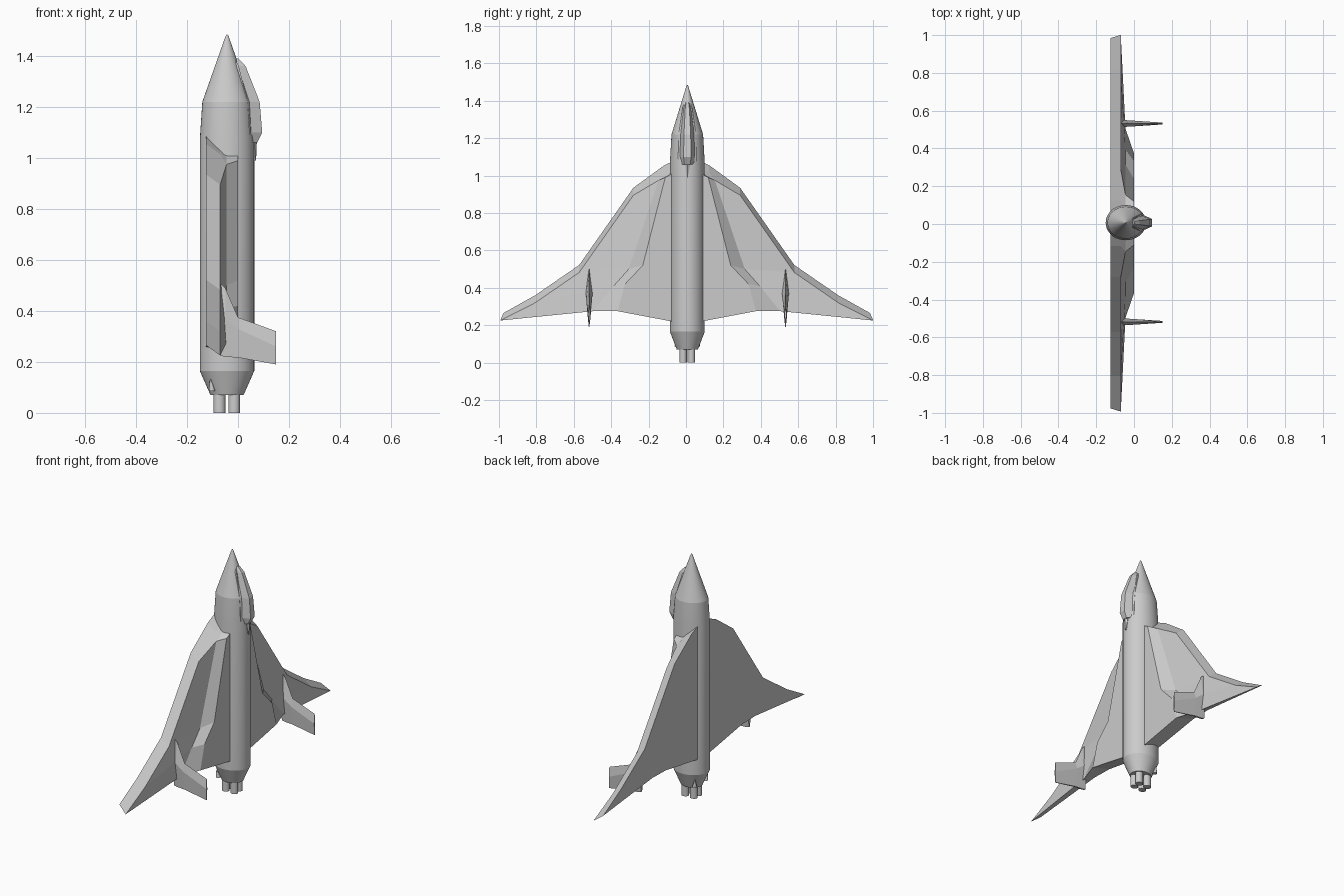
import bpy, bmesh
from math import sin, cos, pi, radians

if "Cube" in bpy.data.objects:
    bpy.data.objects.remove(bpy.data.objects["Cube"])

CX, CY = -0.043, 0.007   # fuselage axis


def make(name, pts, faces, mirror=False, smooth=None, loc=(0, 0, 0)):
    """Mesh object from points and faces, optionally mirrored across its own y = 0."""
    bm = bmesh.new()
    for s in ((1, -1) if mirror else (1,)):
        vs = [bm.verts.new((x, y * s, z)) for x, y, z in pts]
        for f in faces:
            bm.faces.new([vs[i] for i in f])
    bmesh.ops.remove_doubles(bm, verts=bm.verts, dist=1e-5)
    bmesh.ops.recalc_face_normals(bm, faces=bm.faces)
    me = bpy.data.meshes.new(name)
    bm.to_mesh(me)
    bm.free()
    ob = bpy.data.objects.new(name, me)
    ob.location = loc
    bpy.context.collection.objects.link(ob)
    if smooth:
        bpy.ops.object.select_all(action='DESELECT')
        ob.select_set(True)
        bpy.context.view_layer.objects.active = ob
        bpy.ops.object.shade_smooth_by_angle(angle=radians(smooth))
    return ob


def loft(name, rings, **kw):
    """Skin a list of equal-sized closed rings and cap both ends."""
    n, m = len(rings[0]), len(rings)
    faces = [[k * n + i, k * n + (i + 1) % n, (k + 1) * n + (i + 1) % n, (k + 1) * n + i]
             for k in range(m - 1) for i in range(n)]
    faces += [list(range(n)), list(range((m - 1) * n, m * n))]
    return make(name, [p for r in rings for p in r], faces, **kw)


def ring(rx, ry, z, n, x=0, y=0):
    return [(x + rx * cos(2 * pi * i / n), y + ry * sin(2 * pi * i / n), z) for i in range(n)]


# Fuselage: tail cone, tube, shoulder and nose
profile = [(0.065, 0.07), (0.107, 0.165), (0.107, 1.07), (0.097, 1.22), (0.006, 1.478), (0.002, 1.484)]
loft("fuselage", [ring(r, r * 0.87, z, 40) for r, z in profile], smooth=12, loc=(CX, CY, 0))

# Four engine nozzles
for i, (sx, sy) in enumerate([(1, 1), (1, -1), (-1, 1), (-1, -1)]):
    loft(f"nozzle_{i + 1}", [ring(0.023, 0.02, z, 16) for z in (0, 0.08)],
         smooth=30, loc=(CX - 0.001 + sx * 0.029, CY + sy * 0.022, 0))

# Delta wing: flat belly, slanted leading edge, raised root
belly = [(0, 1.11), (0.12, 1.055), (0.285, 0.935), (0.575, 0.522), (0.81, 0.36), (0.98, 0.265),
         (0.5, 0.315), (0.37, 0.312), (0, 0.25)]
pts = [(-0.125, y, z) for y, z in belly]
pts += [(-0.07, y, z - 0.04) for y, z in belly[:5]]
pts += [(-0.07, 0.997, 0.225), (-0.045, 0.5, 0.275), (0, 0.37, 0.275), (0, 0, 0.205)]
pts += [(-0.045, y, z) for y, z in [(0, 1.06), (0.15, 0.975), (0.31, 0.5), (0.39, 0.41)]]
pts += [(0, y, z) for y, z in [(0, 1.05), (0.115, 0.99), (0.235, 0.52), (0.33, 0.42)]]
faces = [list(range(9))] + [[i, i + 1, i + 10, i + 9] for i in range(8)]
faces += [[9, 10, 19, 18], [10, 11, 19], [11, 12, 20, 19], [12, 13, 21, 20], [13, 14, 15, 21]]
faces += [[18, 19, 23, 22], [19, 20, 24, 23], [20, 21, 25, 24], [21, 15, 16, 25]]
faces += [[22, 23, 24, 25, 16, 17]]
make("wing", pts, faces, mirror=True, loc=(0, 0.004, 0))

# Twin fins on the wings: diamond section (x, leading z, thickest z, trailing z, half thickness)
fin = [(-0.07, 0.51, 0.375, 0.225, 0.018), (-0.05, 0.49, 0.37, 0.22, 0.018),
       (0, 0.375, 0.33, 0.217, 0.015), (0.15, 0.32, 0.26, 0.19, 0.005)]
rings = [[(x, 0.525, a), (x, 0.525 + t, b), (x, 0.525 + t * 0.3, c),
          (x, 0.525 - t * 0.3, c), (x, 0.525 - t, b)] for x, a, b, c, t in fin]
loft("wing_fins", rings, mirror=True, loc=(0, CY, 0))


# Canopy with its frame: sections (z, base x, top x, base half width, top half width)
sections = [(1.39, -0.02, 0.002, 0.012, 0.007), (1.36, -0.005, 0.03, 0.022, 0.011),
            (1.22, 0.03, 0.085, 0.042, 0.018), (1.10, 0.04, 0.095, 0.045, 0.02),
            (1.06, 0.04, 0.075, 0.043, 0.016)]
loft("canopy", [[(b - 0.03, -hb, z), (b, -hb, z), (t, -ht, z), (t, ht, z), (b, hb, z), (b - 0.03, hb, z)]
                for z, b, t, hb, ht in sections], loc=(0, CY, 0))
loft("canopy_frame", [[(b - 0.03, -hb - 0.005, z), (b + 0.008, -hb - 0.004, z),
                       (b + 0.008, hb + 0.004, z), (b - 0.03, hb + 0.005, z)]
                      for z, b, t, hb, ht in sections], loc=(0, CY, 0))
# Tapered tail behind the canopy
loft("canopy_tail", [ring(0.02, 0.018, 1.08, 6, 0.056), ring(0.017, 0.016, 1.05, 6, 0.056),
                     ring(0.005, 0.003, 0.99, 6, 0.066)], loc=(0, CY, 0))

# Small thruster cones on the tail
loft("tail_thrusters", [ring(0.013, 0.013, 0.085, 12, -0.102, 0.055),
                        ring(0.002, 0.002, 0.132, 12, -0.108, 0.06)],
     mirror=True, smooth=40, loc=(0, CY, 0))
